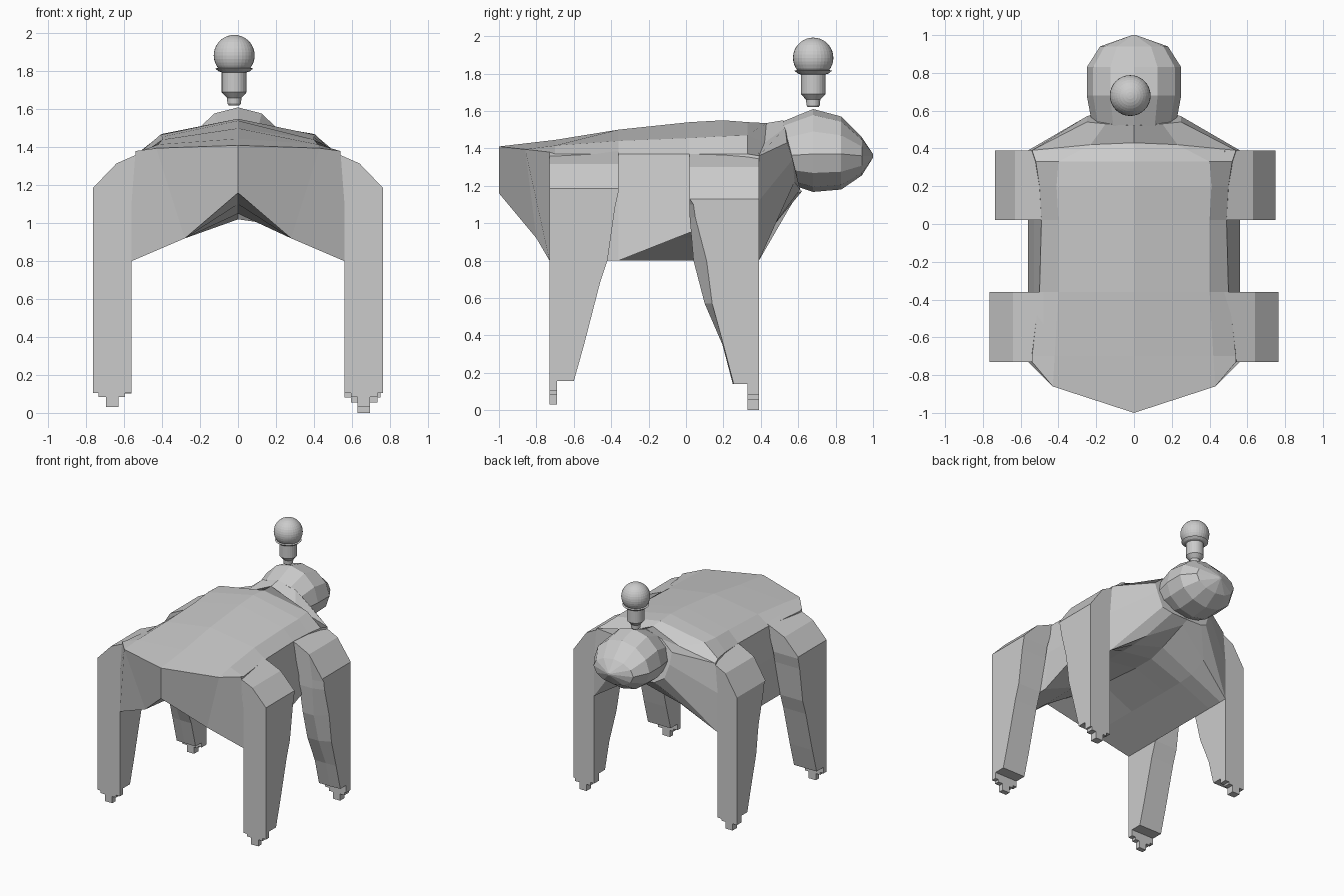
import bpy, bmesh, math

if "Cube" in bpy.data.objects:
    bpy.data.objects.remove(bpy.data.objects["Cube"])

mat = bpy.data.materials.new("plain grey")
mat.diffuse_color = (0.6, 0.6, 0.6, 1)
mat.use_nodes = True
mat.node_tree.nodes["Principled BSDF"].inputs["Base Color"].default_value = mat.diffuse_color


def finish(name, bm):
    bmesh.ops.remove_doubles(bm, verts=bm.verts, dist=0.0005)
    bmesh.ops.recalc_face_normals(bm, faces=bm.faces)
    me = bpy.data.meshes.new(name)
    bm.to_mesh(me)
    bm.free()
    me.materials.append(mat)
    ob = bpy.data.objects.new(name, me)
    bpy.context.collection.objects.link(ob)
    return ob


def bridge(bm, rings):
    """Join closed rings of equal size with quads; return the vertex rings."""
    vr = [[bm.verts.new(p) for p in r] for r in rings]
    for a, b in zip(vr, vr[1:]):
        n = len(a)
        for i in range(n):
            bm.faces.new((a[i], a[(i + 1) % n], b[(i + 1) % n], b[i]))
    return vr


def mirrored(half):
    """Half section (centre bottom to centre top) to a full ring."""
    return half + [(-x, y, z) for x, y, z in half[-2:0:-1]]


def section(y, bottom, mid, side, edge, up, top):
    """Trunk cross-section: hollow belly, straight flank, arched back."""
    return [(0, y, bottom), (0.28, y, mid), (0.56, y, 0.8), (side, y, 1.12),
            (edge, y, 1.37), (up[0], y, up[1]), (0, y, top)]


# Trunk: pointed rear panel, back and flanks, then the chest narrowing to the neck
rear = [(0, -1, 1.16), (0.28, -0.8, 0.92), (0.56, -0.73, 0.8), (0.56, -0.73, 1.12),
        (0.54, -0.73, 1.38), (0.43, -0.86, 1.395), (0, -1, 1.41)]
chest = [(0, 0.56, 1.15), (0.28, 0.47, 0.99), (0.56, 0.39, 0.8), (0.56, 0.39, 1.12),
         (0.54, 0.39, 1.36), (0.23, 0.42, 1.43), (0, 0.43, 1.535)]
neck = [(0, 0.62, 1.17), (0.14, 0.61, 1.18), (0.21, 0.58, 1.22), (0.25, 0.57, 1.34),
        (0.25, 0.54, 1.43), (0.15, 0.53, 1.51), (0, 0.52, 1.55)]
trunk = [rear,
         section(-0.7, 1.1, 0.92, 0.55, 0.54, (0.42, 1.415), 1.445),
         section(-0.36, 1.05, 0.92, 0.53, 0.50, (0.40, 1.44), 1.50),
         section(0.02, 1.02, 0.92, 0.53, 0.49, (0.40, 1.455), 1.54),
         section(0.2, 1.02, 0.92, 0.53, 0.50, (0.41, 1.465), 1.55),
         section(0.33, 1.06, 0.93, 0.55, 0.52, (0.40, 1.47), 1.54),
         chest, neck]
trunk = [mirrored(s) for s in trunk]
for i, z in ((3, 0.95), (4, 0.93), (5, 0.84)):      # right belly edge lifts near the front leg
    x, y, _ = trunk[i][2]
    trunk[i][2] = (x, y, z)
    trunk[i][1] = (0.28, y, 0.98)
bm = bmesh.new()
rings = bridge(bm, trunk)
r = rings[0]
bm.faces.new((r[0], r[1], r[5], r[6]))
bm.faces.new((r[1], r[2], r[3], r[4], r[5]))
bm.faces.new((r[0], r[6], r[7], r[11]))
bm.faces.new((r[11], r[7], r[8], r[9], r[10]))
bm.faces.new(rings[-1])
finish("trunk", bm)

# Head: faceted rounded snout
head = []
for y, w, top, low, mid in ((0.52, 0.22, 1.545, 1.22, 1.36), (0.68, 0.25, 1.61, 1.167, 1.37),
                            (0.83, 0.25, 1.57, 1.18, 1.37), (0.94, 0.18, 1.46, 1.255, 1.36),
                            (1.0, 0.01, 1.37, 1.35, 1.36)):
    ring = []
    for i in range(12):
        a = i * math.pi / 6
        s = math.sin(a)
        ring.append((w * math.cos(a), y, mid + s * (top - mid if s > 0 else mid - low)))
    head.append(ring)
bm = bmesh.new()
rings = bridge(bm, head)
bm.faces.new(rings[0])
bm.faces.new(rings[-1])
finish("head", bm)


# Legs: flat outer end, tapered inner edge, sloping shoulder, stepped toe
def box(bm, x0, x1, y0, y1, z0, z1):
    rr = bridge(bm, [[(x0, y0, z), (x1, y0, z), (x1, y1, z), (x0, y1, z)] for z in (z0, z1)])
    bm.faces.new(rr[0])
    bm.faces.new(rr[1])


def leg(name, sx, flat, cap, levels, toe_y, steps):
    bm = bmesh.new()
    y_top = levels[0][1]
    out = cap[2][0]
    rings = [[(x, flat, z) for x, z in cap] + [(x, y_top, z) for x, z in cap[::-1]]]
    for z, y_in, y_out in levels:
        x_in = 0.54 if z > 1 else 0.56
        rings.append([(x_in, flat, z), (0.66, flat, z), (out, flat, z),
                      (out, y_out, z), (0.66, y_in, z), (x_in, y_in, z)])
    rings = bridge(bm, rings)
    for q in (rings[0], rings[-1]):
        bm.faces.new((q[0], q[1], q[4], q[5]))
        bm.faces.new((q[1], q[2], q[3], q[4]))
    z_top = levels[-1][0]
    for (x0, x1), z in zip(((0.56, out), (0.595, 0.735), (0.63, 0.695)), steps):
        box(bm, x0, x1, min(flat, toe_y), max(flat, toe_y), z, z_top)
        z_top = z
    for v in bm.verts:
        v.co.x *= sx
    finish(name, bm)


rear_cap = [(0.48, 1.385), (0.64, 1.315), (0.765, 1.185)]
rear_levels = [(z, y, y) for z, y in ((1.17, -0.36), (1.08, -0.38), (0.8, -0.42),
                                      (0.68, -0.46), (0.35, -0.545), (0.155, -0.6))]
front_levels = [(1.1, 0.02, 0.04), (1.03, 0.02, 0.05), (0.8, 0.04, 0.11), (0.57, 0.1, 0.14),
                (0.35, 0.195, 0.2), (0.14, 0.25, 0.255)]
for side, sx, low, out in (("right", 1, 0.0, 0.75), ("left", -1, 0.03, 0.735)):
    leg("rear_leg_" + side, sx, -0.73, rear_cap, rear_levels, -0.69, (0.105, 0.085, 0.03))
    front_cap = [(0.48, 1.375), (0.63, 1.30), (out, 1.13)]
    leg("front_leg_" + side, sx, 0.39, front_cap, front_levels, 0.33,
        (0.08 + low * 0.7, 0.055 + low, low))

# Ball on a turned stem, floating above the head
CX, CY = -0.02, 0.68
stem = [(0.028, 1.62), (0.036, 1.63), (0.038, 1.66), (0.066, 1.69), (0.066, 1.795),
        (0.082, 1.8), (0.1, 1.815), (0.08, 1.82)]
bm = bmesh.new()
n = 24
rings = bridge(bm, [[(CX + q * math.cos(i * math.tau / n), CY + q * math.sin(i * math.tau / n), z)
                     for i in range(n)] for q, z in stem])
bm.faces.new(rings[0])
bm.faces.new(rings[-1])
finish("ball_stem", bm)

bm = bmesh.new()
bmesh.ops.create_uvsphere(bm, u_segments=32, v_segments=18, radius=0.108)
bmesh.ops.translate(bm, verts=bm.verts, vec=(CX, CY, 1.884))
finish("ball", bm)
